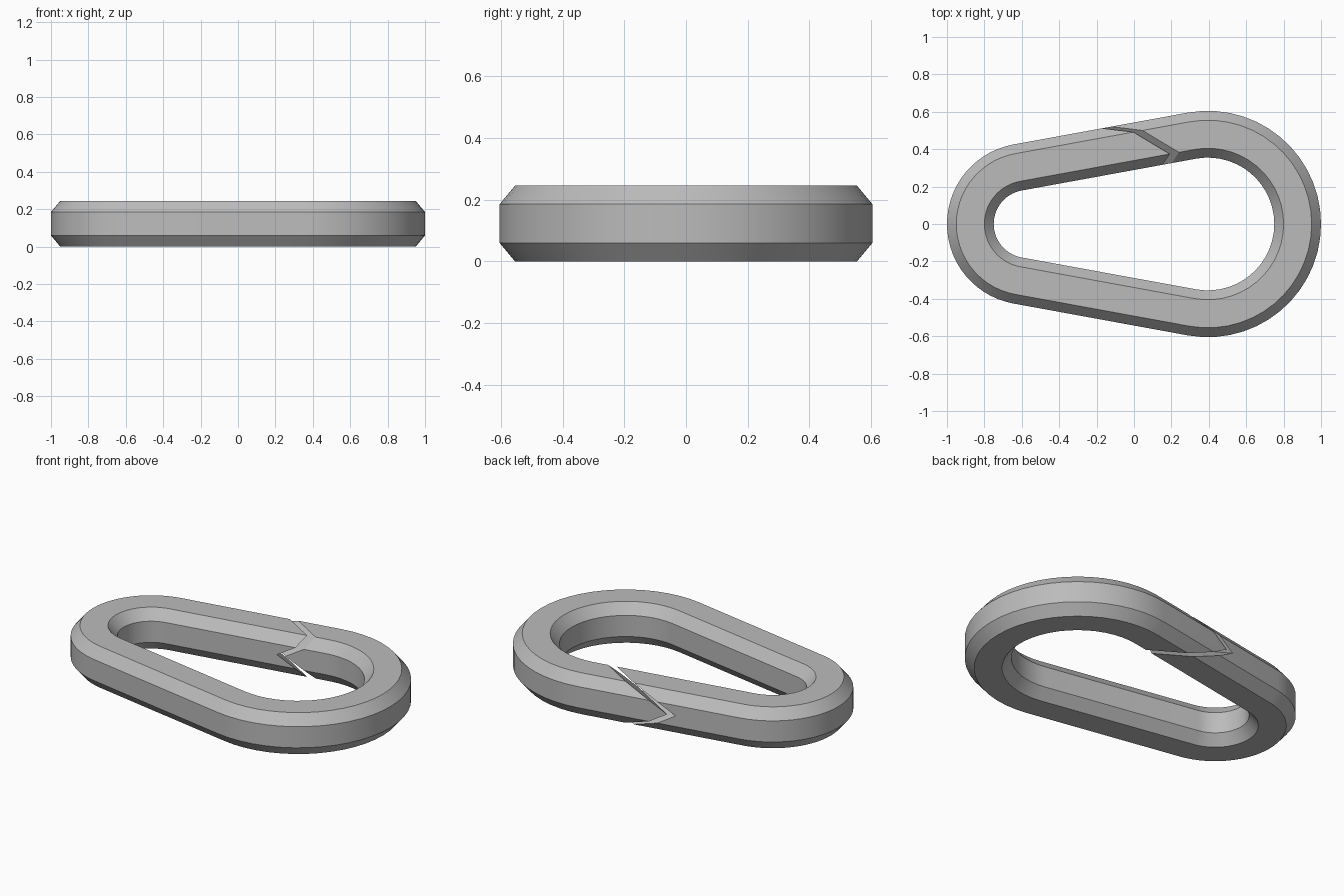
import bpy
import bmesh
import math
from mathutils import Vector

if "Cube" in bpy.data.objects:
    bpy.data.objects.remove(bpy.data.objects["Cube"], do_unlink=True)

# Main dimensions: two arcs joined by tangent bars, octagonal section
HEIGHT = 0.245
MID = HEIGHT / 2
HALF, FLAT, CHAMFER = 0.125, 0.075, 0.06
BIG_X, BIG_R = 0.395, 0.48
SMALL_X, SMALL_R = -0.568, 0.307
STEPS = 28
GAP_U, GAP_WIDTH = 0.17, 0.05
ACROSS_SLOPE, CHEVRON_SLOPE = 1.137, 1.73

tilt = math.asin((BIG_R - SMALL_R) / (BIG_X - SMALL_X))
turn = math.pi / 2 + tilt
along = Vector((math.cos(tilt), math.sin(tilt), 0))
outward = Vector((-math.sin(tilt), math.cos(tilt), 0))
bar_offset = Vector((BIG_X, 0, 0)).dot(outward) + BIG_R

# Section: (radial offset, z), with a mid-height point on each side wall
upper = [(HALF, MID), (HALF, HEIGHT - CHAMFER), (FLAT, HEIGHT),
         (-FLAT, HEIGHT), (-HALF, HEIGHT - CHAMFER), (-HALF, MID)]
lower = [(r, HEIGHT - z) for r, z in reversed(upper[1:-1])]
section = upper + lower


def arc_ring(bm, cx, radius, angle):
    c, s = math.cos(angle), math.sin(angle)
    return [bm.verts.new((cx + (radius + r) * c, (radius + r) * s, z))
            for r, z in section]


def gap_ring(bm, shift):
    """Section sheared into a slanted chevron where the bar is split."""
    ring = []
    for r, z in section:
        u = (GAP_U + shift - ACROSS_SLOPE * r
             - CHEVRON_SLOPE * (MID - abs(z - MID)))
        p = along * u + outward * (bar_offset + r)
        ring.append(bm.verts.new((p.x, p.y, z)))
    return ring


# Sweep from the gap, round the big end and small end, back to the gap
bm = bmesh.new()
rings = [gap_ring(bm, GAP_WIDTH)]
for i in range(STEPS + 1):
    rings.append(arc_ring(bm, BIG_X, BIG_R, turn - 2 * turn * i / STEPS))
for i in range(STEPS + 1):
    sweep = 2 * (math.pi - turn)
    rings.append(arc_ring(bm, SMALL_X, SMALL_R, -turn - sweep * i / STEPS))
rings.append(gap_ring(bm, 0))

n = len(section)
for a, b in zip(rings, rings[1:]):
    for k in range(n):
        m = (k + 1) % n
        bm.faces.new((a[k], a[m], b[m], b[k]))

# Pointed and notched end faces, each in two flat halves
for ring in (rings[0], rings[-1]):
    bm.faces.new(ring[:6])
    bm.faces.new(ring[5:] + ring[:1])
bmesh.ops.recalc_face_normals(bm, faces=bm.faces)

mesh = bpy.data.meshes.new("split_link")
bm.to_mesh(mesh)
bm.free()
link = bpy.data.objects.new("split_link", mesh)
bpy.context.collection.objects.link(link)

# Plain grey metal
grey = bpy.data.materials.new("plain_grey")
grey.use_nodes = True
colour = (0.5, 0.5, 0.5, 1)
grey.diffuse_color = colour
grey.node_tree.nodes["Principled BSDF"].inputs["Base Color"].default_value = colour
mesh.materials.append(grey)

bpy.ops.object.select_all(action="DESELECT")
link.select_set(True)
bpy.context.view_layer.objects.active = link
bpy.ops.object.shade_smooth_by_angle(angle=math.radians(25))
